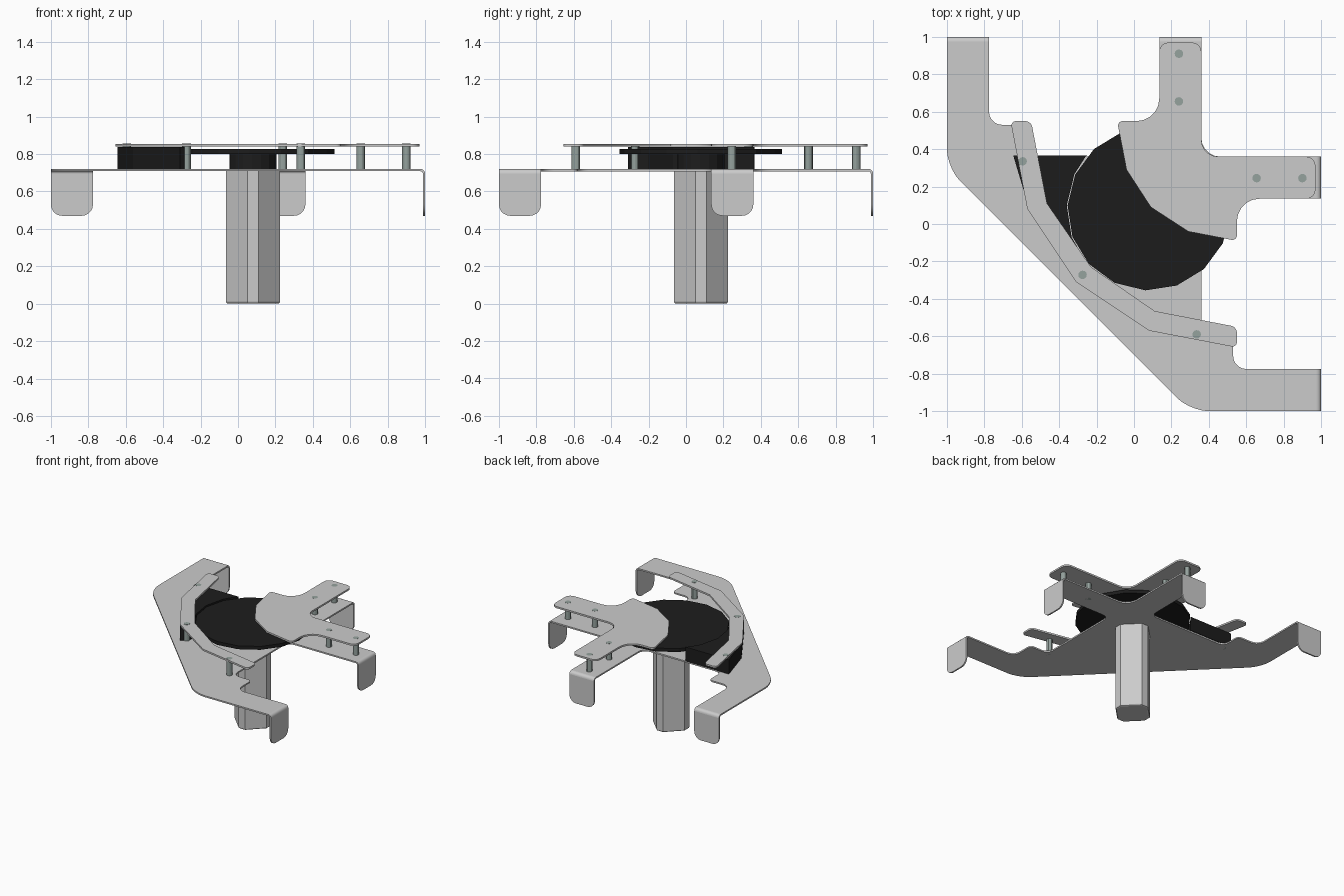
import bpy, bmesh, math
from mathutils import Matrix, Vector

if "Cube" in bpy.data.objects:
    bpy.data.objects.remove(bpy.data.objects["Cube"])

C = 0.08                      # shaft centre lies on the x = y mirror line
SWAP = Matrix(((0, 1, 0, 0), (1, 0, 0, 0), (0, 0, 1, 0), (0, 0, 0, 1)))
TURN_X = Matrix(((0, 0, 1, 0), (1, 0, 0, 0), (0, 1, 0, 0), (0, 0, 0, 1)))   # (u,v,w) -> x=w, y=u, z=v
TURN_Y = Matrix(((1, 0, 0, 0), (0, 0, 1, 0), (0, 1, 0, 0), (0, 0, 0, 1)))   # (u,v,w) -> x=u, y=w, z=v

black = bpy.data.materials.new("black_plastic")
black.diffuse_color = (0.012, 0.012, 0.012, 1)
black.use_nodes = True
black.node_tree.nodes["Principled BSDF"].inputs["Base Color"].default_value = black.diffuse_color
steel = bpy.data.materials.new("post_steel")
steel.diffuse_color = (0.3, 0.36, 0.34, 1)
steel.use_nodes = True
steel.node_tree.nodes["Principled BSDF"].inputs["Base Color"].default_value = steel.diffuse_color


def rounded(pts, n=5):
    """Round the corners of an outline; each point is (x, y[, tangent length])."""
    out = []
    for i, p in enumerate(pts):
        v = Vector(p[:2])
        if len(p) < 3:
            out.append(v)
            continue
        a = v + (Vector(pts[i - 1][:2]) - v).normalized() * p[2]
        b = v + (Vector(pts[(i + 1) % len(pts)][:2]) - v).normalized() * p[2]
        ha, hb = a.lerp(v, 0.55), b.lerp(v, 0.55)
        for k in range(n + 1):
            t = k / n
            s = 1 - t
            out.append(a * s**3 + ha * 3 * s * s * t + hb * 3 * s * t * t + b * t**3)
    return out


def mirrored(half):
    """Complete a half outline across the x = y line."""
    return half + [(p[1], p[0], *p[2:]) for p in reversed(half) if p[0] != p[1]]


def circle(x, y, r, n, start=0):
    return [(x + r * math.cos(math.radians(start) + math.tau * k / n),
             y + r * math.sin(math.radians(start) + math.tau * k / n)) for k in range(n)]


def prism(name, pts, z0, z1, matrix=None, mat=None, smooth=False, bottom_bevel=0):
    bm = bmesh.new()
    face = bm.faces.new([bm.verts.new((p[0], p[1], z0)) for p in pts])
    top = bmesh.ops.extrude_face_region(bm, geom=[face], use_keep_orig=True)["geom"]
    bmesh.ops.translate(bm, vec=(0, 0, z1 - z0),
                        verts=[g for g in top if isinstance(g, bmesh.types.BMVert)])
    if bottom_bevel:
        bmesh.ops.bevel(bm, geom=list(face.edges), offset=bottom_bevel, segments=2,
                        profile=0.5, affect='EDGES')
    if matrix:
        bm.transform(matrix)
    bmesh.ops.recalc_face_normals(bm, faces=bm.faces)
    me = bpy.data.meshes.new(name)
    bm.to_mesh(me)
    bm.free()
    ob = bpy.data.objects.new(name, me)
    bpy.context.collection.objects.link(ob)
    if mat:
        me.materials.append(mat)
    if smooth:
        bpy.ops.object.select_all(action='DESELECT')
        ob.select_set(True)
        bpy.context.view_layer.objects.active = ob
        bpy.ops.object.shade_smooth_by_angle(angle=math.radians(30))
    return ob


# Base plate with four arms
E, T0, T1 = 0.975, 0.708, 0.72
base = mirrored([(.36, .36, .1), (E, .36), (E, .135), (.36, .135, .06), (.36, -.58, .06),
                 (.53, -.58, .03), (.53, -.775, .07), (E, -.775), (E, -1), (.30, -1, .1)])
prism("base_plate", rounded(base), T0, T1, smooth=True)

# Folded tabs at the arm ends: bend and hanging flange, mirrored across the diagonal
R = 1 - E
arc = [math.radians(90 * k / 5) for k in range(6)]
bend = [(E + R * math.sin(a), T1 - R + R * math.cos(a)) for a in arc]
bend += [(E + (R - .012) * math.sin(a), T1 - R + (R - .012) * math.cos(a)) for a in reversed(arc)]
for label, y0, y1 in (("inner", .135, .36), ("outer", -1, -.775)):
    flange = rounded([(y0, T1 - R), (y0, .47, .06), (y1, .47, .06), (y1, T1 - R)])
    for side, m in (("right", Matrix()), ("back", SWAP)):
        prism(f"{label}_{side}_bend", bend, y0, y1, m @ TURN_Y, smooth=True)
        prism(f"{label}_{side}_flange", flange, .988, 1, m @ TURN_X, smooth=True)

# Upper cover plate and curved guide strip
cover = mirrored([(.36, .36, .09), (.97, .36, .05), (.97, .135, .05), (.55, .135, .12),
                  (.55, -.09, .03), (.29, -.04), (.09, .09)])
prism("cover_plate", rounded(cover), .84, .854, smooth=True)
strip = mirrored([(-.31, -.31), (.08, -.57), (.55, -.66, .03), (.55, -.55, .03),
                  (.11, -.465), (-.23, -.23)])
prism("guide_strip", rounded(strip), .84, .854, smooth=True)

# Spacer posts
posts = [(.24, .91), (.24, .655), (.655, .245), (.9, .245), (-.595, .335), (-.275, -.272), (.335, -.59)]
for x, y in posts:
    prism("spacer_post", circle(x, y, .023, 12), T0, .855, mat=steel, smooth=True)

# Motor body: diagonal square with cut corners
a, b = .145, .03
body = [(a, -b), (a, b), (b, a), (-b, a), (-a, b), (-a, -b), (-b, -a), (b, -a)]
prism("motor_body", [(x + C, y + C) for x, y in body], 0, T0, bottom_bevel=.012)

# Wheel, hub and curved side block
prism("wheel", circle(C, C, .435, 16, 20), .80, .828, mat=black)
prism("wheel_hub", circle(C, C, .125, 16, 20), T1, .80, mat=black)
inner = [(C + .44 * math.cos(math.radians(d)), C + .44 * math.sin(math.radians(d)))
         for d in (220, 200, 177.5, 155, 140)]
prism("side_block", [(-.645, .365), (-.56, .08), (-.31, -.31), (-.255, -.27)] + inner + [(-.25, .365)],
      T1, .838, mat=black)
